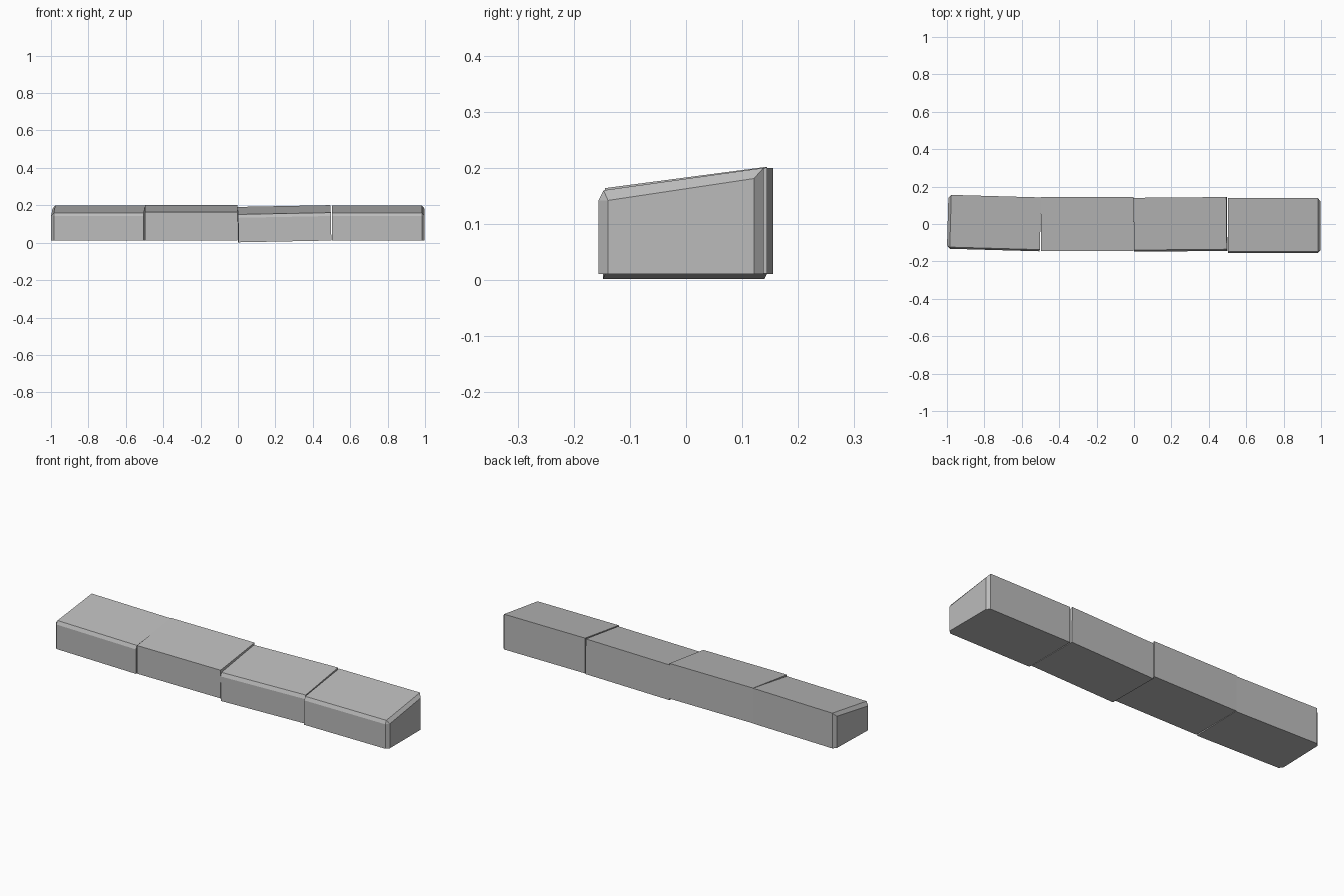
import bpy, bmesh
from math import radians
from mathutils import Matrix, Euler

cube = bpy.data.objects.get("Cube")
if cube:
    bpy.data.objects.remove(cube, do_unlink=True)

stone = bpy.data.materials.new("stone grey")
stone.use_nodes = True
stone.diffuse_color = (0.5, 0.5, 0.5, 1)
stone.node_tree.nodes["Principled BSDF"].inputs["Base Color"].default_value = (0.5, 0.5, 0.5, 1)

HALF = 0.248


def block(name, centre, chamfer=True, end=0, yaw=0, roll=0, depth=0.288):
    """Sloped-top stone; chamfer cuts its front top edge, end is the bevelled side."""
    f, b = -depth / 2, depth / 2
    front = [(f, 0.131), (f + 0.009, 0.149)] if chamfer else [(f, 0.151)]
    body = [(f, 0)] + front + [(b, 0.189), (b, 0)]
    # The end cap is the body profile pulled in at the top and sides
    cap = [(f + 0.017, 0)] + [(f + 0.017, 0.131)] * len(front) + [(b - 0.017, 0.17), (b - 0.017, 0)]
    sections = [(-HALF, body), (HALF, body)]
    if end > 0:
        sections = [(-HALF, body), (HALF - 0.015, body), (HALF, cap)]
    elif end < 0:
        sections = [(-HALF, cap), (-HALF + 0.015, body), (HALF, body)]

    bm = bmesh.new()
    rings = [[bm.verts.new((x, y, z)) for y, z in prof] for x, prof in sections]
    n = len(body)
    for r0, r1 in zip(rings, rings[1:]):
        for i in range(n):
            j = (i + 1) % n
            bm.faces.new((r0[i], r0[j], r1[j], r1[i]))
    bm.faces.new(rings[0])
    bm.faces.new(rings[-1])
    bmesh.ops.remove_doubles(bm, verts=bm.verts, dist=0.0001)
    bmesh.ops.recalc_face_normals(bm, faces=bm.faces)
    turn = Euler((0, radians(roll), radians(yaw))).to_matrix().to_4x4()
    bm.transform(Matrix.Translation(centre) @ turn)
    mesh = bpy.data.meshes.new(name)
    bm.to_mesh(mesh)
    bm.free()
    mesh.materials.append(stone)
    obj = bpy.data.objects.new(name, mesh)
    bpy.context.collection.objects.link(obj)


# Row of four slightly misaligned stones
block("right_end_stone", (-0.748, 0.005, 0.011), end=-1, yaw=-1.6)
block("right_middle_stone", (-0.25, 0, 0.013), chamfer=False)
block("left_middle_stone", (0.25, -0.002, 0.007), yaw=0.5, roll=-1.1)
block("left_end_stone", (0.75, -0.009, 0.011), end=1, depth=0.294)
